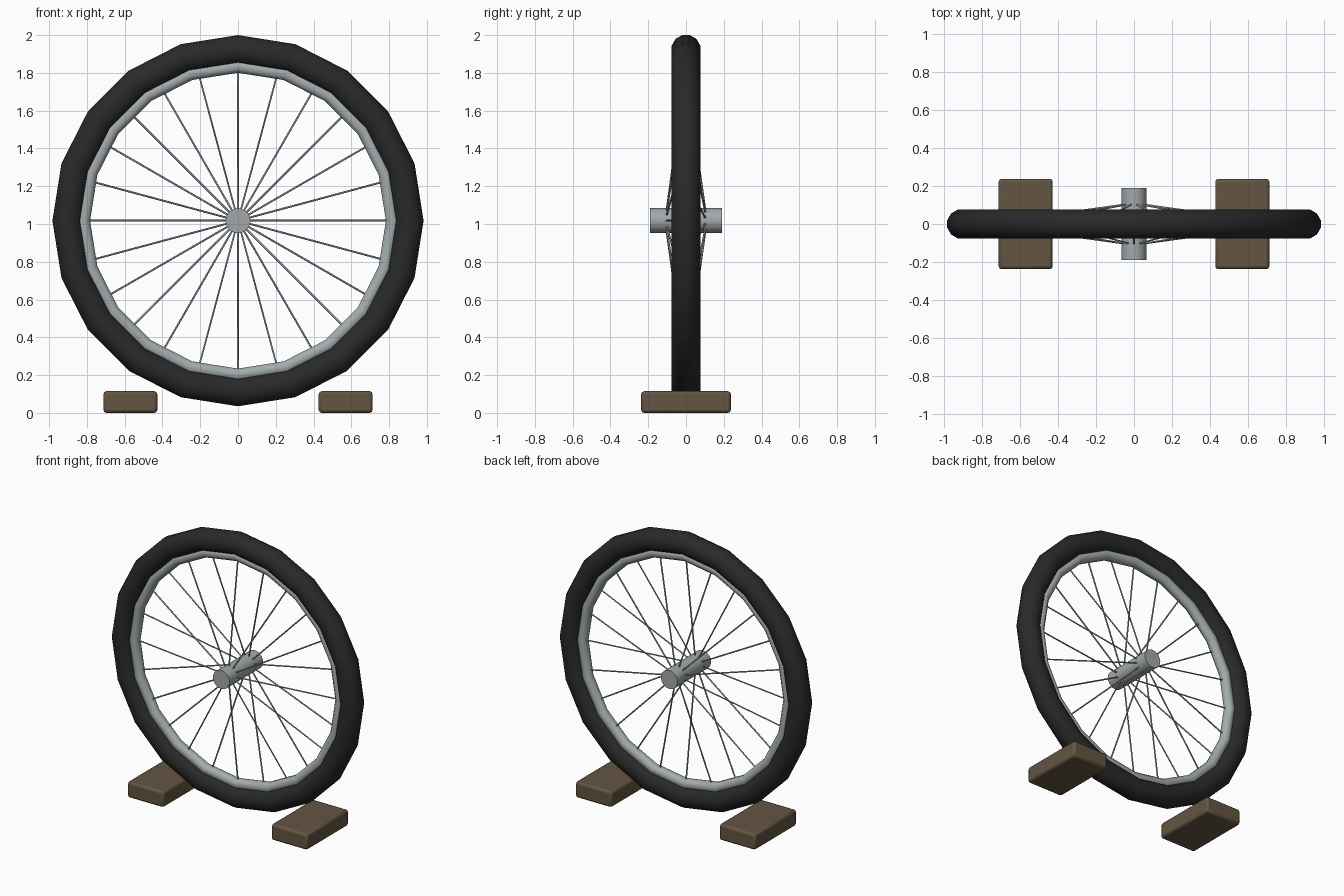
import bpy, bmesh, math
from mathutils import Vector

if "Cube" in bpy.data.objects:
    bpy.data.objects.remove(bpy.data.objects["Cube"])

CENTRE = Vector((0, 0, 1.0175))


def material(name, rgb):
    m = bpy.data.materials.new(name)
    m.diffuse_color = (*rgb, 1)
    m.use_nodes = True
    m.node_tree.nodes["Principled BSDF"].inputs["Base Color"].default_value = m.diffuse_color
    return m


RUBBER = material("black rubber", (0.022, 0.022, 0.022))
METAL = material("rim metal", (0.37, 0.41, 0.42))
HUB = material("hub metal", (0.36, 0.39, 0.40))
WIRE = material("spoke wire", (0.36, 0.37, 0.38))
WOOD = material("brown wood", (0.125, 0.091, 0.053))


def finish(ob, name, mat, smooth=None):
    ob.name = name
    ob.data.materials.append(mat)
    if smooth:
        bpy.ops.object.select_all(action='DESELECT')
        ob.select_set(True)
        bpy.context.view_layer.objects.active = ob
        bpy.ops.object.shade_smooth_by_angle(angle=math.radians(smooth))
    return ob


def ring(name, major, half_width, half_height, mat, segments=20, sides=8):
    """Rounded section swept around the wheel axis (y)."""
    bm = bmesh.new()
    k = 1 / math.cos(math.pi / sides)
    loops = []
    for i in range(segments):
        a = math.tau * i / segments
        loop = []
        for j in range(sides):
            b = math.tau * (j + 0.5) / sides
            r = major + half_height * k * math.cos(b)
            loop.append(bm.verts.new(CENTRE + Vector(
                (r * math.cos(a), half_width * k * math.sin(b), r * math.sin(a)))))
        loops.append(loop)
    for i in range(segments):
        p, q = loops[i], loops[(i + 1) % segments]
        for j in range(sides):
            n = (j + 1) % sides
            bm.faces.new((p[j], p[n], q[n], q[j]))
    bmesh.ops.recalc_face_normals(bm, faces=bm.faces)
    me = bpy.data.meshes.new(name)
    bm.to_mesh(me)
    bm.free()
    ob = bpy.data.objects.new(name, me)
    bpy.context.collection.objects.link(ob)
    return finish(ob, name, mat, 50)


def rod(name, a, b, radius, sides, mat):
    d = b - a
    bpy.ops.mesh.primitive_cylinder_add(vertices=sides, radius=radius,
                                        depth=d.length, location=(a + b) / 2)
    ob = bpy.context.object
    ob.rotation_euler = d.to_track_quat('Z', 'Y').to_euler()
    return finish(ob, name, mat, 65)


# tyre and the metal rim inside it
ring("tyre", 0.907, 0.0755, 0.0755, RUBBER, sides=12)
ring("rim", 0.818, 0.036, 0.035, METAL)

# hub across the wheel
rod("hub", CENTRE + Vector((0, -0.19, 0)), CENTRE + Vector((0, 0.19, 0)), 0.066, 20, HUB)

# spokes alternate between the two ends of the hub
for i in range(24):
    a = math.tau * i / 24
    out = Vector((math.cos(a), 0, math.sin(a)))
    side = Vector((0, -0.104 if i % 2 == 0 else 0.104, 0))
    rod("spoke", CENTRE + out * 0.045 + side, CENTRE + out * 0.80, 0.005, 6, WIRE)

# wheel chocks either side
for s, label in ((-1, "left"), (1, "right")):
    bpy.ops.mesh.primitive_cube_add(size=1, location=(s * 0.57, 0, 0.0575))
    block = bpy.context.object
    block.scale = (0.285, 0.475, 0.115)
    bpy.ops.object.transform_apply(location=False, rotation=False, scale=True)
    bev = block.modifiers.new("rounded edges", 'BEVEL')
    bev.width = 0.016
    bev.segments = 2
    finish(block, label + "_block", WOOD, 40)
